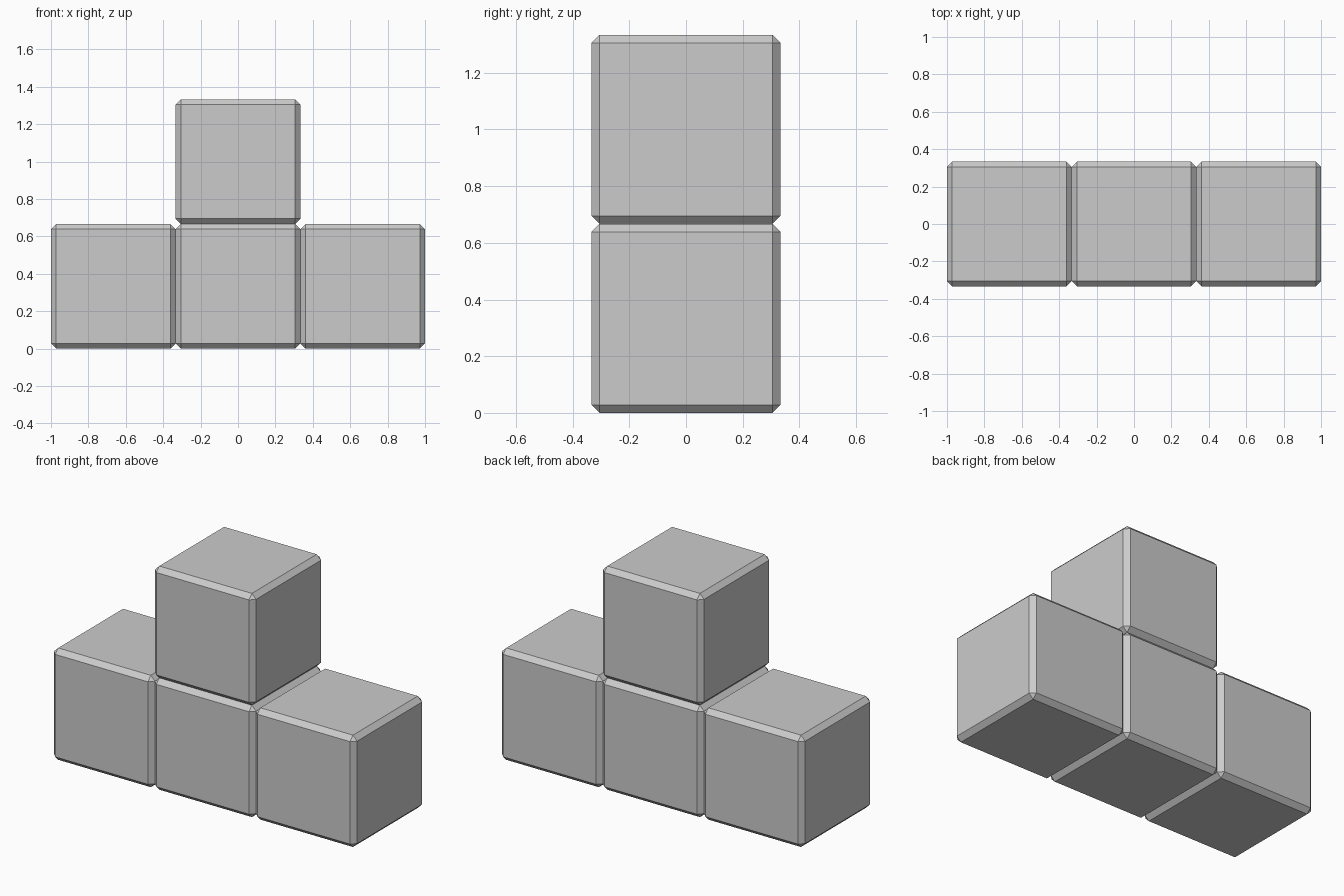
import bpy
import bmesh

if "Cube" in bpy.data.objects:
    bpy.data.objects.remove(bpy.data.objects["Cube"])

SIZE = 2 / 3
CHAMFER = 0.028


def block(name, col, row):
    # Cube with flat chamfers on every edge
    bm = bmesh.new()
    bmesh.ops.create_cube(bm, size=SIZE)
    bmesh.ops.bevel(bm, geom=bm.edges[:], offset=CHAMFER, offset_type='OFFSET',
                    segments=1, profile=0.5, affect='EDGES')
    mesh = bpy.data.meshes.new(name)
    bm.to_mesh(mesh)
    bm.free()
    obj = bpy.data.objects.new(name, mesh)
    obj.location = (col * SIZE, 0, (row + 0.5) * SIZE)
    bpy.context.collection.objects.link(obj)


# Bottom row of three, with one block on top of the middle
for name, col, row in (("left_block", -1, 0), ("middle_block", 0, 0),
                       ("right_block", 1, 0), ("top_block", 0, 1)):
    block(name, col, row)
